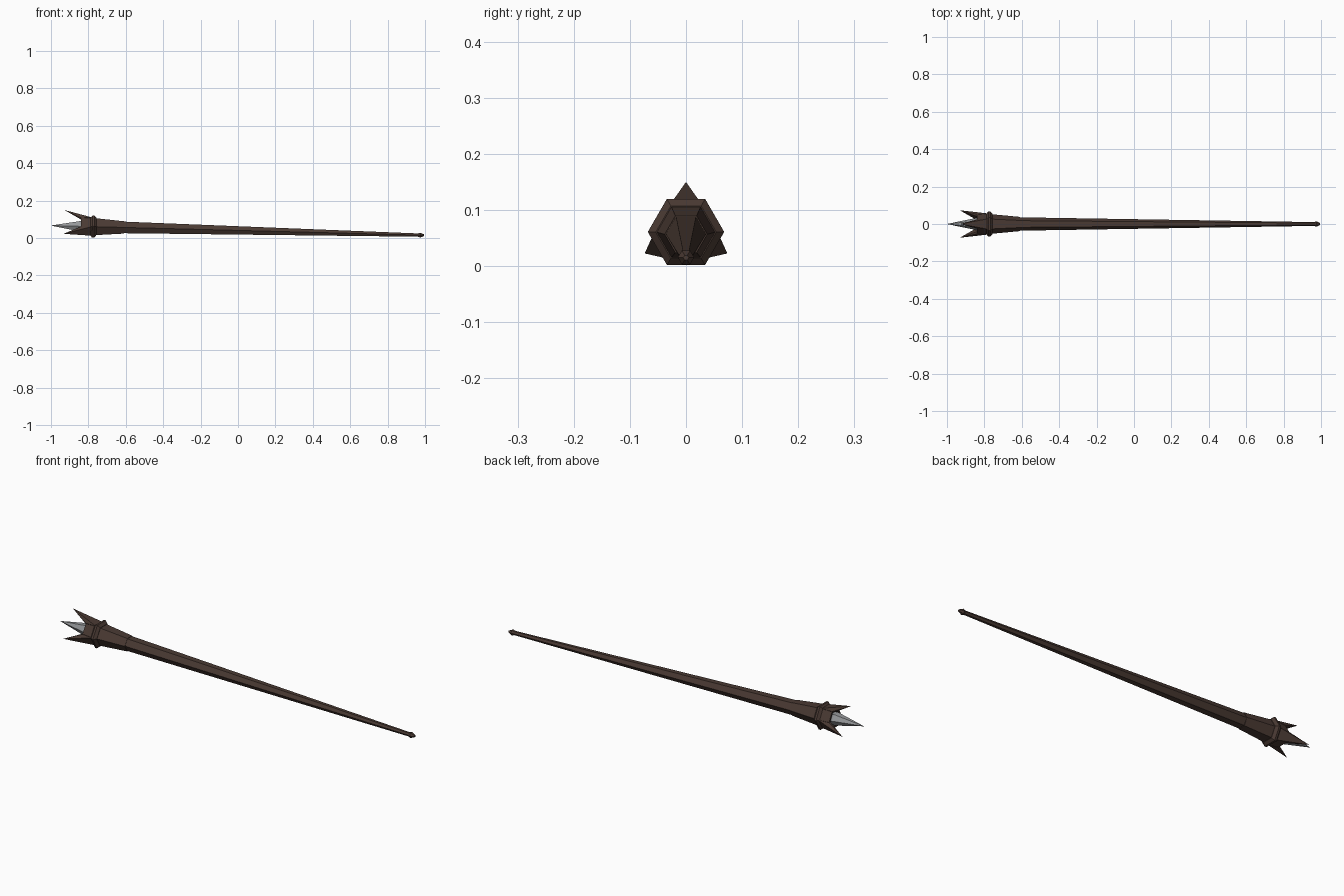
import bpy, bmesh, math
from mathutils import Vector

if "Cube" in bpy.data.objects:
    bpy.data.objects.remove(bpy.data.objects["Cube"])

SLOPE = 0.026      # the staff rests tilted, head end higher
AXIS_Z = 0.0408


def material(name, rgb):
    m = bpy.data.materials.new(name)
    m.diffuse_color = (*rgb, 1)
    m.use_nodes = True
    m.node_tree.nodes["Principled BSDF"].inputs["Base Color"].default_value = m.diffuse_color
    return m


wood = material("dark brown wood", (0.068, 0.042, 0.033))
grey = material("grey crystal", (0.30, 0.31, 0.32))


def finish(bm, name, mat):
    bmesh.ops.recalc_face_normals(bm, faces=bm.faces)
    me = bpy.data.meshes.new(name)
    bm.to_mesh(me)
    bm.free()
    me.materials.append(mat)
    ob = bpy.data.objects.new(name, me)
    ob.location.z = AXIS_Z
    ob.rotation_euler.y = math.atan(SLOPE)
    bpy.context.collection.objects.link(ob)
    return ob


def hex_lathe(name, profile, mat, sides=6):
    """Loft rings of (x, radius) along x; corners point to +-y."""
    bm = bmesh.new()
    rings = []
    for x, r in profile:
        rings.append([bm.verts.new((x, r * math.cos(2 * math.pi * i / sides),
                                    r * math.sin(2 * math.pi * i / sides)))
                      for i in range(sides)])
    for a, b in zip(rings, rings[1:]):
        for i in range(sides):
            j = (i + 1) % sides
            bm.faces.new((a[i], a[j], b[j], b[i]))
    bm.faces.new(rings[0])
    bm.faces.new(rings[-1])
    bmesh.ops.remove_doubles(bm, verts=bm.verts, dist=1e-5)
    return finish(bm, name, mat)


# long tapering shaft and its small end cap
hex_lathe("shaft", [(-0.63, 0.036), (0.97, 0.010)], wood)
hex_lathe("end_cap", [(0.962, 0.010), (0.975, 0.0145), (0.996, 0.005)], wood)

# flared socket, collar ring and hollow cup
hex_lathe("socket", [(-0.61, 0.038), (-0.77, 0.053)], wood)
hex_lathe("collar", [(-0.757, 0.054), (-0.769, 0.068), (-0.779, 0.068), (-0.79, 0.054)], wood)
hex_lathe("cup", [(-0.78, 0.055), (-0.84, 0.050), (-0.84, 0.040), (-0.80, 0.034)], wood)

# three prongs on alternate sides of the cup
for k in range(3):
    a = math.radians(90 + 120 * k)
    out = Vector((0, math.cos(a), math.sin(a)))
    side = Vector((0, -math.sin(a), math.cos(a)))
    bm = bmesh.new()
    for x, r, w in ((-0.782, 0.049, 0.028), (-0.84, 0.045, 0.025),
                    (-0.84, 0.036, 0.020), (-0.79, 0.036, 0.020)):
        for s in (-1, 1):
            bm.verts.new(Vector((x, 0, 0)) + out * r + side * (s * w))
    bm.verts.new(Vector((-0.931, 0, 0)) + out * 0.085)
    res = bmesh.ops.convex_hull(bm, input=bm.verts)
    loose = [v for v in bm.verts if not v.link_faces]
    bmesh.ops.delete(bm, geom=loose, context='VERTS')
    finish(bm, "prong_%d" % (k + 1), wood)

# crystal point held in the cup
hex_lathe("crystal", [(-0.795, 0.022), (-0.845, 0.032), (-1.0, 0.0004)], grey)
